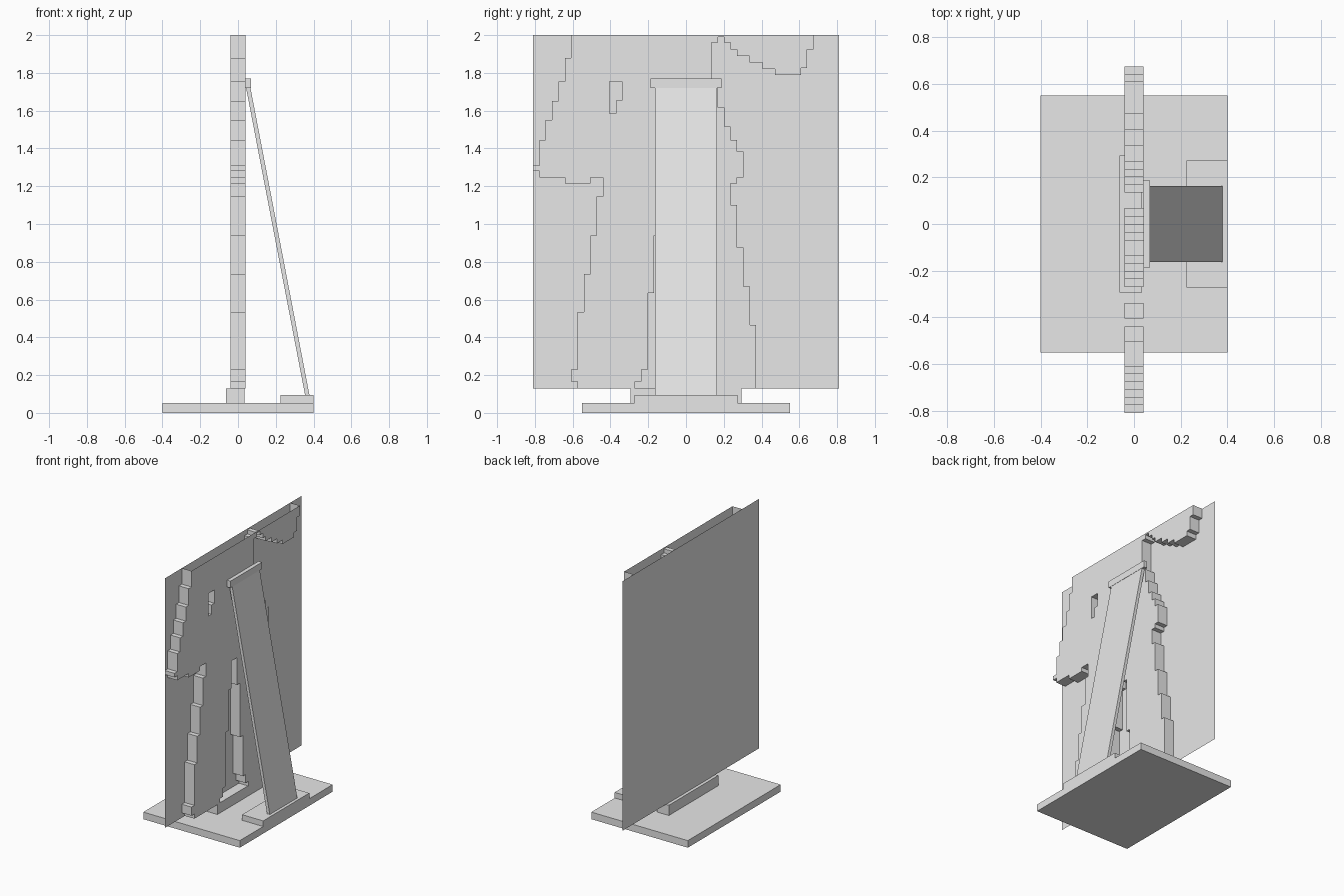
import bpy
import bmesh
from mathutils import Vector

cube = bpy.data.objects.get("Cube")
if cube:
    bpy.data.objects.remove(cube, do_unlink=True)

# One plain grey material
grey = bpy.data.materials.new("light_grey")
grey.use_nodes = True
grey.diffuse_color = (0.8, 0.8, 0.8, 1)
for node in grey.node_tree.nodes:
    if node.type == 'BSDF_PRINCIPLED':
        node.inputs["Base Color"].default_value = (0.8, 0.8, 0.8, 1)


def finish(name, bm):
    """Turn a bmesh into a flat shaded object."""
    mesh = bpy.data.meshes.new(name)
    bm.to_mesh(mesh)
    bm.free()
    mesh.materials.append(grey)
    obj = bpy.data.objects.new(name, mesh)
    bpy.context.collection.objects.link(obj)
    return obj


def prism(name, profile, half_width):
    """Extrude an x-z profile symmetrically along y."""
    bm = bmesh.new()
    face = bm.faces.new([bm.verts.new((x, -half_width, z)) for x, z in profile])
    side = bmesh.ops.extrude_face_region(bm, geom=[face])["geom"]
    moved = [v for v in side if isinstance(v, bmesh.types.BMVert)]
    bmesh.ops.translate(bm, verts=moved, vec=(0, 2 * half_width, 0))
    bmesh.ops.recalc_face_normals(bm, faces=bm.faces)
    return finish(name, bm)


def slab(name, x0, x1, half_width, z0, z1):
    return prism(name, [(x0, z0), (x1, z0), (x1, z1), (x0, z1)], half_width)


# Stand: base, front rail, rear foot, leaning strut and its top cap
slab("base_plate", -0.4, 0.4, 0.55, 0, 0.053)
slab("support_rail", -0.063, 0.035, 0.293, 0.053, 0.13)
slab("strut_foot", 0.225, 0.4, 0.273, 0.053, 0.095)
slab("strut_cap", 0.04, 0.068, 0.187, 1.72, 1.77)
prism("strut", [(0.043, 1.72), (0.066, 1.72), (0.378, 0.095), (0.355, 0.095)], 0.163)

# Panel extents
BOTTOM, TOP, HALF, DEPTH = 0.13, 2.0, 0.81, 0.04
CELL = 2 * HALF / 48

# Backing sheet
bm = bmesh.new()
corners = [(-HALF, BOTTOM), (-HALF, TOP), (HALF, TOP), (HALF, BOTTOM)]
bm.faces.new([bm.verts.new((-DEPTH, y, z)) for y, z in corners])
bm.normal_update()
if bm.faces[:][0].normal.x > 0:
    bmesh.ops.reverse_faces(bm, faces=bm.faces[:])
finish("backing_sheet", bm)

# Stepped outline as vertical runs: (column, height where the run ends)
left_arm = [(6, 1.88), (5, 1.755), (4, 1.65), (3, 1.55), (2, 1.445), (1, 1.31),
            (0, 1.28), (1, 1.245), (5, 1.215), (9, 1.245)]
left_leg = [(11, 1.145), (10, .94), (9, .735), (8, .535), (7, .23), (6, .165), (7, BOTTOM)]
leg_gap = [(16, .165), (17, .23), (18, .635), (19, .94), (20, 1.145),
           (22, .94), (23, .535), (24, .23), (25, .165), (26, BOTTOM)]
right_side = [(35, .465), (34, .67), (33, .875), (32, 1.1), (31, 1.215), (32, 1.245),
              (33, 1.385), (32, 1.445), (31, 1.515), (30, 1.617), (29, 1.72), (28, 1.96)]
top_wing = [(29, 1.99), (30, 1.96), (31, 1.925), (32, 1.89), (34, 1.855), (36, 1.82),
            (38, 1.79), (42, 1.825), (43, 1.925), (44, TOP)]
small_hole = [(12, 1.585), (13, 1.655), (14, 1.755)]


def staircase(runs):
    """Expand vertical runs into a closed loop of (y, z) corners."""
    points, height = [], runs[-1][1]
    for column, end in runs:
        y = column * CELL - HALF
        points += [(y, height), (y, end)]
        height = end
    return points


loops = [staircase(left_arm + left_leg + leg_gap + right_side + top_wing),
         staircase(small_hole)]

# Front face of the cutout, filled around the hole
bm = bmesh.new()
edges = []
for loop in loops:
    verts = [bm.verts.new((DEPTH, y, z)) for y, z in loop]
    edges += [bm.edges.new((a, verts[i - 1])) for i, a in enumerate(verts)]
bmesh.ops.triangle_fill(bm, edges=edges, use_beauty=True, normal=Vector((1, 0, 0)))
bm.normal_update()
bmesh.ops.reverse_faces(bm, faces=[f for f in bm.faces if f.normal.x < 0])
finish("cutout_front", bm)

# Edge walls between front face and sheet, left open at panel top and bottom
bm = bmesh.new()
for loop in loops:
    for i, (y1, z1) in enumerate(loop):
        y0, z0 = loop[i - 1]
        if z0 == z1 and z1 in (BOTTOM, TOP):
            continue
        quad = [(-DEPTH, y0, z0), (-DEPTH, y1, z1), (DEPTH, y1, z1), (DEPTH, y0, z0)]
        bm.faces.new([bm.verts.new(p) for p in quad])
bmesh.ops.remove_doubles(bm, verts=bm.verts[:], dist=0.0005)
bm.normal_update()
finish("cutout_walls", bm)
